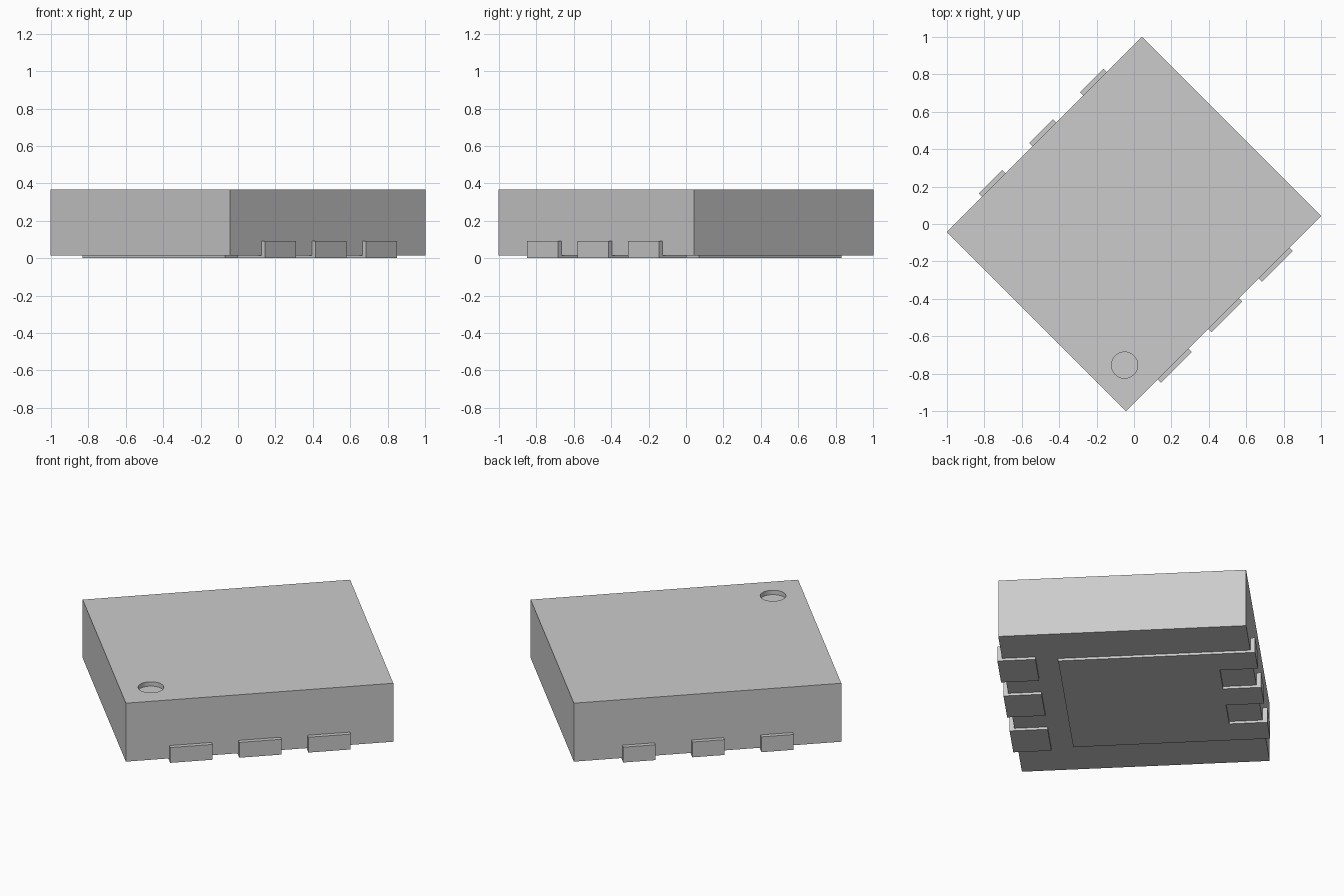
import bpy, bmesh
from math import radians
from mathutils import Matrix, Vector

if "Cube" in bpy.data.objects:
    bpy.data.objects.remove(bpy.data.objects["Cube"], do_unlink=True)

# One plain grey for every part
grey = bpy.data.materials.new("plain_grey")
grey.use_nodes = True
grey.diffuse_color = (0.6, 0.6, 0.6, 1)
grey.node_tree.nodes["Principled BSDF"].inputs["Base Color"].default_value = grey.diffuse_color

TURN = radians(45)               # the package stands on the diagonal
HALF_L, HALF_W = 0.739, 0.677    # body half sizes
BASE, TOP = 0.015, 0.366         # body underside and top
PITCH = 0.382                    # lead spacing
LEAD_OUT, LEAD_IN, LEAD_TOP = 0.703, 0.495, 0.092


def finish(name, bm):
    mesh = bpy.data.meshes.new(name)
    bm.to_mesh(mesh)
    bm.free()
    mesh.materials.append(grey)
    obj = bpy.data.objects.new(name, mesh)
    obj.rotation_euler.z = TURN
    bpy.context.collection.objects.link(obj)
    return obj


def box(name, low, high):
    low, high = Vector(low), Vector(high)
    bm = bmesh.new()
    bmesh.ops.create_cube(bm, size=1, matrix=Matrix.Translation((low + high) / 2)
                          @ Matrix.Diagonal((*(high - low), 1)))
    return finish(name, bm)


# Body block with a round pin-one dimple
body = box("body", (-HALF_L, -HALF_W, BASE), (HALF_L, HALF_W, TOP))
bm = bmesh.new()
DEPTH = 0.026
bmesh.ops.create_cone(bm, cap_ends=True, segments=48, radius1=0.07, radius2=0.07,
                      depth=2 * DEPTH, matrix=Matrix.Translation((-0.569, -0.498, TOP)))
cutter = finish("dimple_cutter", bm)
cutter.hide_render = True
cut = body.modifiers.new("dimple", "BOOLEAN")
cut.operation = "DIFFERENCE"
cut.solver = "EXACT"
cut.object = cutter
bpy.context.view_layer.objects.active = body
body.select_set(True)
bpy.ops.object.modifier_apply(modifier=cut.name)
bpy.data.objects.remove(cutter, do_unlink=True)
bpy.ops.object.shade_smooth_by_angle(angle=radians(30))

# Leads: wide ones on one side, narrow ones on the other
for i in (-1, 0, 1):
    for side, sign, half in (("wide", -1, 0.117), ("narrow", 1, 0.089)):
        ends = sorted((sign * LEAD_IN, sign * LEAD_OUT))
        box(f"{side}_lead_{i + 2}", (i * PITCH - half, ends[0], 0),
            (i * PITCH + half, ends[1], LEAD_TOP))

# Thermal pad under the body, running into the narrow leads
edge = PITCH + 0.089
box("thermal_pad", (-edge, -0.373, 0), (edge, LEAD_IN, BASE + 0.005))
